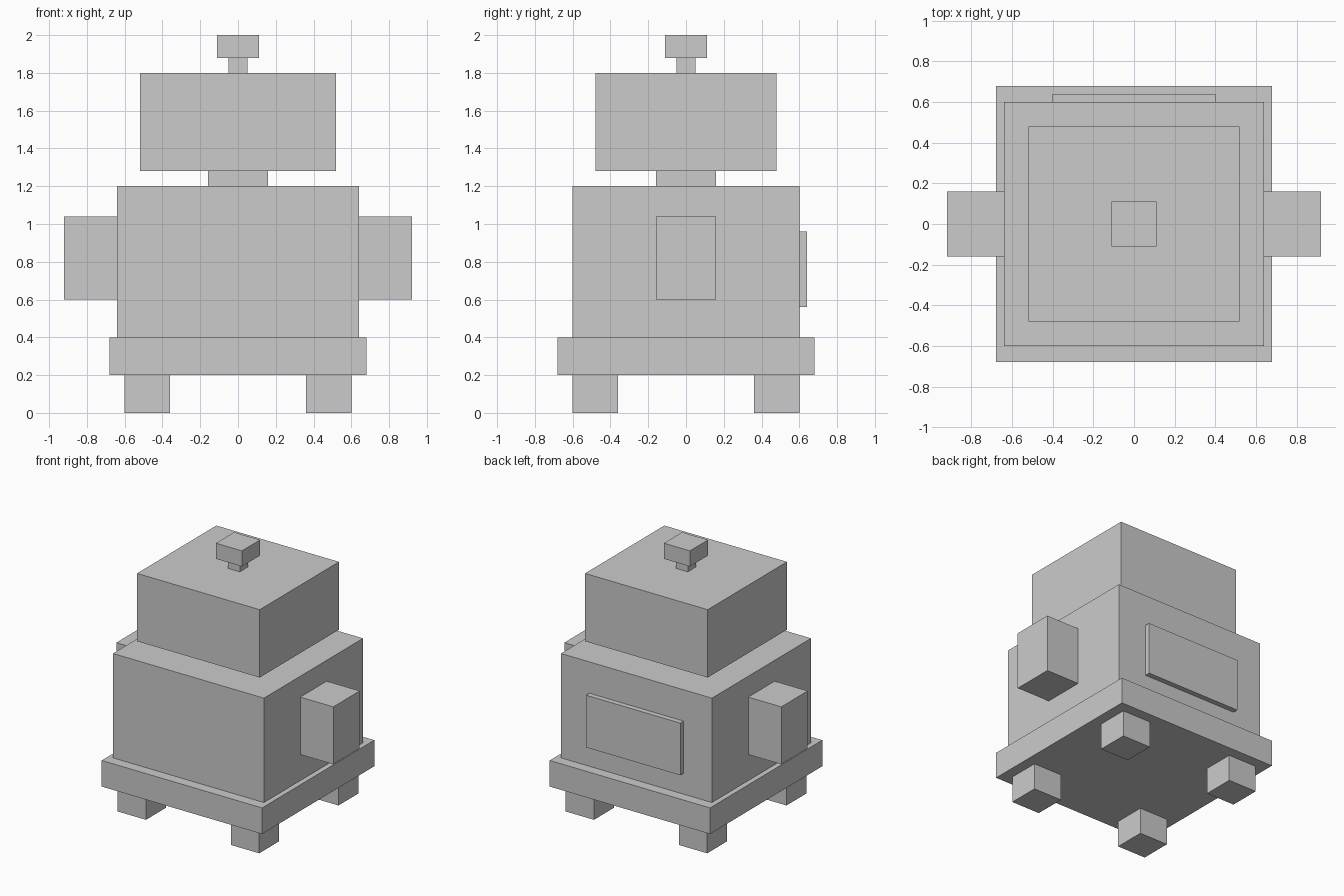
import bpy

if "Cube" in bpy.data.objects:
    bpy.data.objects.remove(bpy.data.objects["Cube"])


def box(name, x, y, z):
    """Box from (min, max) ranges on each axis."""
    ranges = (x, y, z)
    bpy.ops.mesh.primitive_cube_add(size=1, location=[(a + b) / 2 for a, b in ranges])
    obj = bpy.context.object
    obj.name = name
    obj.scale = [b - a for a, b in ranges]
    bpy.ops.object.transform_apply(location=False, rotation=False, scale=True)
    return obj


def centred(name, half_x, half_y, z):
    return box(name, (-half_x, half_x), (-half_y, half_y), z)


def side(sign, near, far):
    """Mirror a positive range to the chosen side."""
    return tuple(sorted((sign * near, sign * far)))


# Central stack
centred("base", 0.68, 0.68, (0.2, 0.4))
centred("body", 0.64, 0.60, (0.4, 1.2))
centred("neck", 0.16, 0.16, (1.2, 1.28))
centred("head", 0.52, 0.48, (1.28, 1.8))
centred("antenna_stem", 0.05, 0.05, (1.8, 1.88))
centred("antenna_tip", 0.11, 0.11, (1.88, 2.0))

# Back panel
box("back_panel", (-0.4, 0.4), (0.6, 0.64), (0.56, 0.96))

# Arms and feet
for sx, x_name in ((-1, "left"), (1, "right")):
    box(f"{x_name}_arm", side(sx, 0.64, 0.92), (-0.16, 0.16), (0.6, 1.04))
    for sy, y_name in ((-1, "front"), (1, "back")):
        box(f"{y_name}_{x_name}_foot", side(sx, 0.36, 0.6), side(sy, 0.36, 0.6), (0.0, 0.2))
